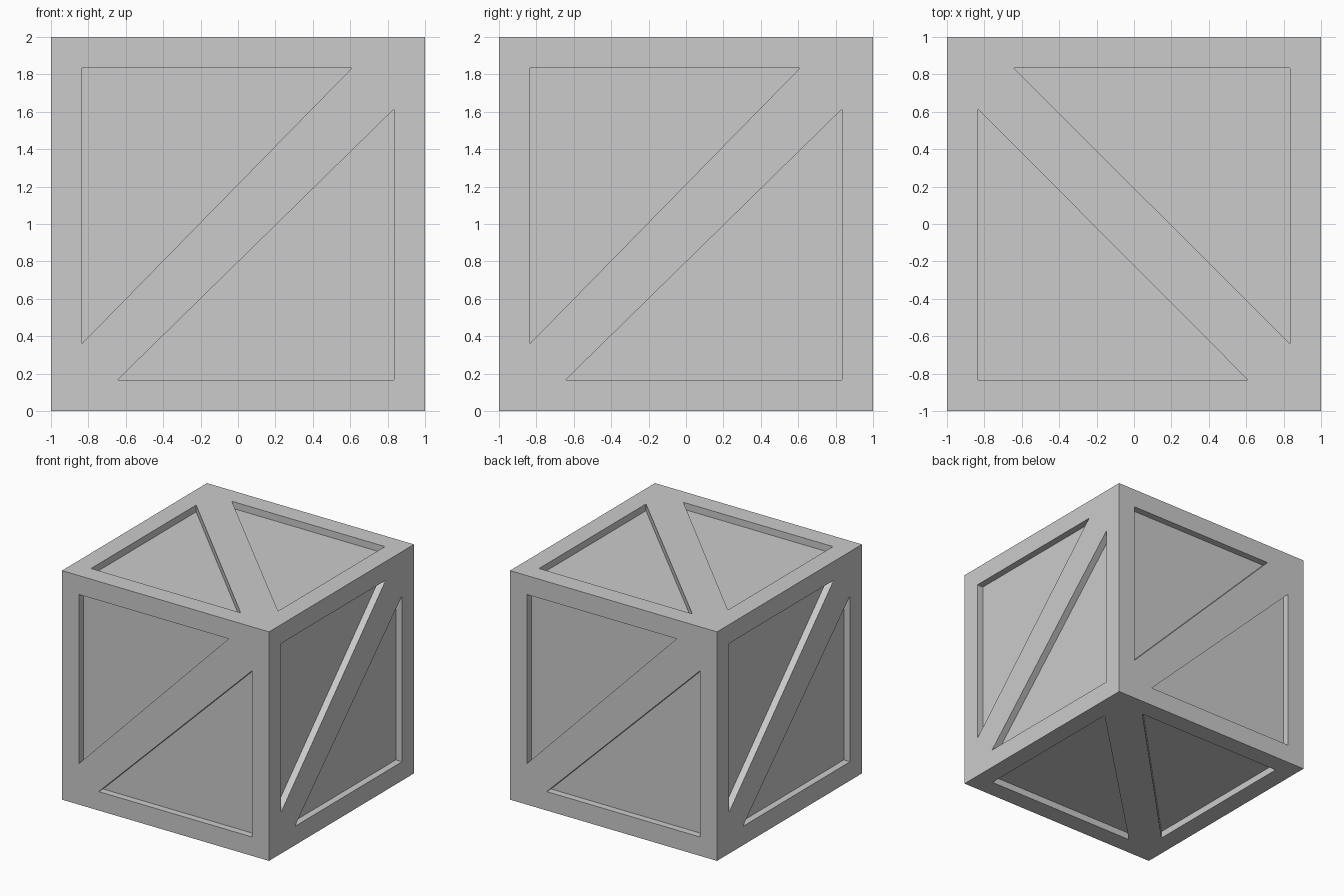
import bpy, bmesh
from mathutils import Matrix, Vector

if "Cube" in bpy.data.objects:
    bpy.data.objects.remove(bpy.data.objects["Cube"])

DEPTH = 0.06  # recess depth of the panels

# Triangular recess outlines, in face coordinates centred on each face
RISING = [
    [(-0.835, 0.835), (0.61, 0.835), (-0.835, -0.64)],
    [(0.835, 0.615), (0.835, -0.835), (-0.645, -0.835)],
]
FALLING = [
    [(-0.645, 0.835), (0.835, 0.835), (0.835, -0.64)],
    [(-0.835, 0.615), (-0.835, -0.835), (0.61, -0.835)],
]

# Each side: outline set, horizontal axis, vertical axis, outward axis
SIDES = [
    (RISING, (1, 0, 0), (0, 0, 1), (0, -1, 0)),    # front
    (RISING, (0, 1, 0), (0, 0, 1), (1, 0, 0)),     # right
    (RISING, (-1, 0, 0), (0, 0, 1), (0, 1, 0)),    # back
    (RISING, (0, -1, 0), (0, 0, 1), (-1, 0, 0)),   # left
    (FALLING, (1, 0, 0), (0, 1, 0), (0, 0, 1)),    # top
    (RISING, (1, 0, 0), (0, 1, 0), (0, 0, -1)),    # bottom
]


def make_object(name, bm):
    bmesh.ops.recalc_face_normals(bm, faces=bm.faces[:])
    mesh = bpy.data.meshes.new(name)
    bm.to_mesh(mesh)
    bm.free()
    obj = bpy.data.objects.new(name, mesh)
    bpy.context.collection.objects.link(obj)
    return obj


def add_prism(bm, outline, u, v, w):
    u, v, w = Vector(u), Vector(v), Vector(w)
    centre = Vector((0, 0, 1))
    rings = [[bm.verts.new(centre + u * a + v * b + w * h) for a, b in outline]
             for h in (1 - DEPTH, 1.1)]
    bm.faces.new(rings[0])
    bm.faces.new(rings[1])
    n = len(outline)
    for i in range(n):
        j = (i + 1) % n
        bm.faces.new((rings[0][i], rings[0][j], rings[1][j], rings[1][i]))


# Crate body
bm = bmesh.new()
bmesh.ops.create_cube(bm, size=2, matrix=Matrix.Translation((0, 0, 1)))
crate = make_object("crate", bm)

# Recess cutters, two on every side
bm = bmesh.new()
for outlines, u, v, w in SIDES:
    for outline in outlines:
        add_prism(bm, outline, u, v, w)
cutter = make_object("recess_cutter", bm)
cutter.hide_render = True

# Carve the recesses, leaving the border and the diagonal brace
mod = crate.modifiers.new("recesses", 'BOOLEAN')
mod.operation = 'DIFFERENCE'
mod.solver = 'EXACT'
mod.object = cutter
bpy.context.view_layer.objects.active = crate
bpy.ops.object.modifier_apply(modifier=mod.name)
bpy.data.objects.remove(cutter)
